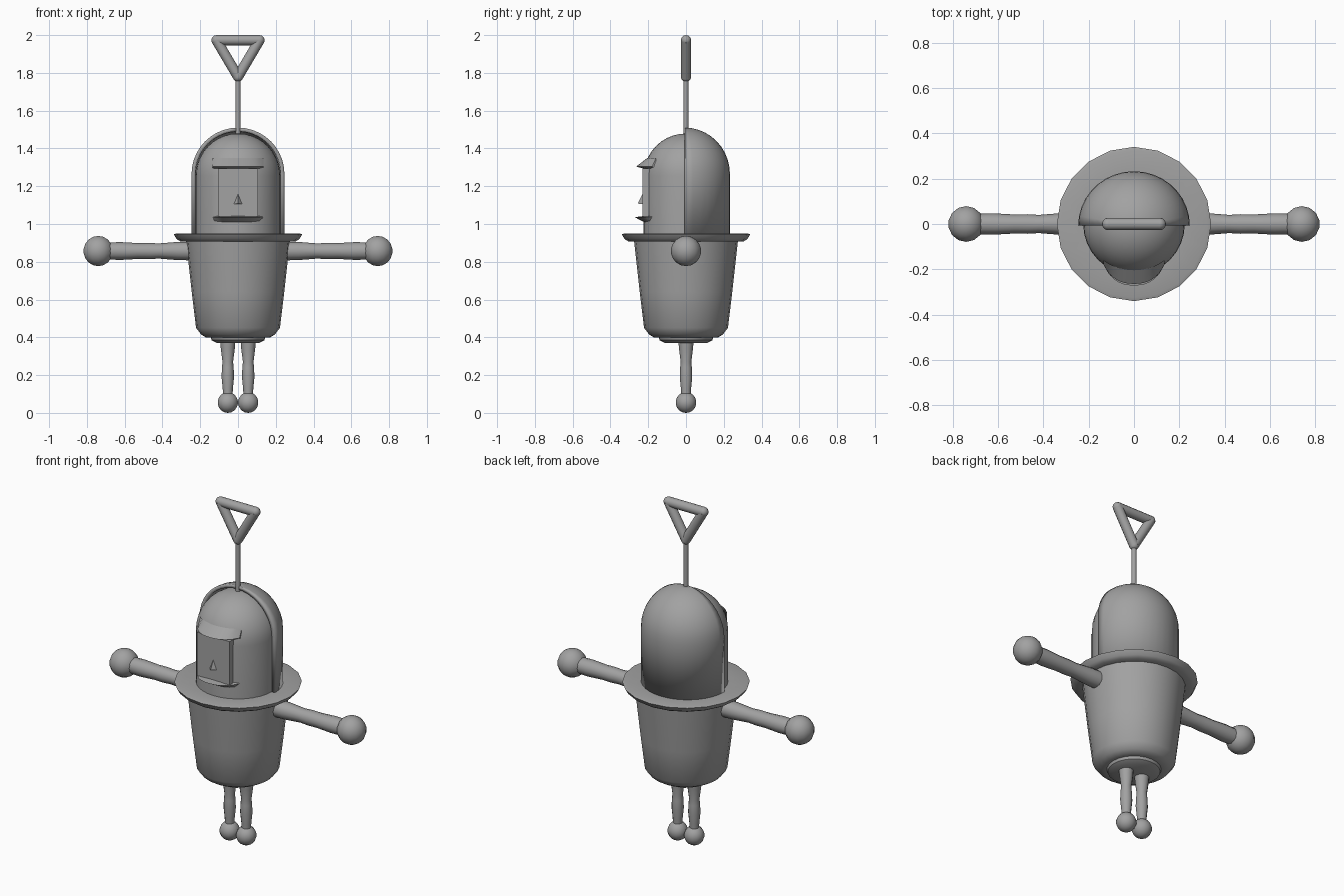
import bpy, bmesh, math
from mathutils import Vector

cube = bpy.data.objects.get("Cube")
if cube:
    bpy.data.objects.remove(cube, do_unlink=True)

grey = bpy.data.materials.new("plain grey")
grey.use_nodes = True
colour = (0.36, 0.36, 0.36, 1)
grey.diffuse_color = colour
grey.node_tree.nodes["Principled BSDF"].inputs["Base Color"].default_value = colour


def finish(name, bm, smooth=35):
    """Turn a bmesh into a shaded object."""
    bmesh.ops.remove_doubles(bm, verts=bm.verts, dist=1e-5)
    bmesh.ops.recalc_face_normals(bm, faces=bm.faces)
    mesh = bpy.data.meshes.new(name)
    bm.to_mesh(mesh)
    bm.free()
    mesh.materials.append(grey)
    obj = bpy.data.objects.new(name, mesh)
    bpy.context.collection.objects.link(obj)
    bpy.ops.object.select_all(action='DESELECT')
    bpy.context.view_layer.objects.active = obj
    obj.select_set(True)
    if smooth:
        bpy.ops.object.shade_smooth_by_angle(angle=math.radians(smooth))
    return obj


def loft(bm, rings, closed=True, caps=True):
    """Skin rings of points that all have the same count."""
    rows = [[bm.verts.new(p) for p in ring] for ring in rings]
    n = len(rows[0])
    for a, b in zip(rows, rows[1:]):
        for i in range(n if closed else n - 1):
            j = (i + 1) % n
            bm.faces.new((a[i], a[j], b[j], b[i]))
    if caps:
        bm.faces.new(rows[0])
        bm.faces.new(rows[-1])


def lathe(name, profile, sides, axis='Z', origin=(0, 0, 0), smooth=35):
    """Revolve (radius, height) pairs about the z or x axis."""
    rings = []
    for r, h in profile:
        ring = []
        for i in range(sides):
            a = math.tau * i / sides
            u, v = r * math.cos(a), r * math.sin(a)
            ring.append(Vector(origin) + Vector((u, v, h) if axis == 'Z' else (h, u, v)))
        rings.append(ring)
    bm = bmesh.new()
    loft(bm, rings)
    return finish(name, bm, smooth)


def dome_profile(r, base, centre, steps=10):
    """Straight wall topped by a quarter circle."""
    arc = [math.radians(90 * i / steps) for i in range(steps + 1)]
    return [(r, base)] + [(max(r * math.cos(a), 0.002), centre + r * math.sin(a)) for a in arc]


def ball(name, centre, r, sides=16):
    bm = bmesh.new()
    bmesh.ops.create_uvsphere(bm, u_segments=sides, v_segments=sides // 2 + 2, radius=r)
    bmesh.ops.translate(bm, verts=bm.verts, vec=centre)
    return finish(name, bm, 60)


def rod(name, start, end, r, sides=12):
    start, end = Vector(start), Vector(end)
    d = end - start
    turn = d.to_track_quat('Z', 'Y')
    rings = [[p + turn @ Vector((r * math.cos(math.tau * i / sides),
                                 r * math.sin(math.tau * i / sides), 0))
              for i in range(sides)] for p in (start, end)]
    bm = bmesh.new()
    loft(bm, rings)
    return finish(name, bm, 40)


# Bucket body and its flared brim
lathe("body", [(0.11, 0.37), (0.14, 0.385), (0.145, 0.4), (0.17, 0.4), (0.195, 0.415),
               (0.222, 0.45), (0.245, 0.64), (0.276, 0.92)], 24)
lathe("brim", [(0.26, 0.908), (0.305, 0.908), (0.325, 0.92), (0.34, 0.945),
               (0.325, 0.95), (0.21, 0.945)], 20)

# Rounded head
lathe("head", dome_profile(0.224, 0.93, 1.255), 32)

# Half shell behind the head
bm = bmesh.new()
shell_rings = [[(r * math.cos(a), r * 0.97 * math.sin(a) - 0.006, z)
                for a in (math.pi * i / 18 for i in range(19))]
               for r, z in dome_profile(0.246, 0.94, 1.264)]
loft(bm, shell_rings, closed=False, caps=False)
shell = finish("back_shell", bm)
bm = bmesh.new()
bm.from_mesh(shell.data)
if sum(f.normal.dot(f.calc_center_median() - Vector((0, 0, 1.1))) for f in bm.faces) < 0:
    bmesh.ops.reverse_faces(bm, faces=bm.faces)
bm.to_mesh(shell.data)
bm.free()
thick = shell.modifiers.new("thickness", 'SOLIDIFY')
thick.thickness = 0.02
thick.offset = -1

# Face panel
bm = bmesh.new()
bmesh.ops.create_cube(bm, size=1)
bmesh.ops.scale(bm, verts=bm.verts, vec=(0.212, 0.06, 0.255))
bmesh.ops.translate(bm, verts=bm.verts, vec=(0, -0.2, 1.167))
finish("face_panel", bm, 0)


# Brow and chin ledges, fading into the head at both ends
def ledge(name, reach, tip_z, root_low, root_high):
    rings = []
    for i in range(13):
        t = i / 6 - 1
        x = 0.135 * t
        wall = -math.sqrt(0.224 ** 2 - x ** 2)
        tip = wall - reach * (1 - t ** 4)
        rings.append([(x, wall + 0.02, root_low), (x, tip, tip_z), (x, wall + 0.02, root_high)])
    bm = bmesh.new()
    loft(bm, rings)
    finish(name, bm, 30)


ledge("brow", 0.04, 1.304, 1.288, 1.35)
ledge("chin", 0.047, 1.036, 1.0, 1.045)

# Small pointed nose
bm = bmesh.new()
tip = bm.verts.new((0, -0.225, 1.168))
front = bm.verts.new((0, -0.256, 1.108))
left, right = [bm.verts.new((s * 0.026, -0.225, 1.105)) for s in (1, -1)]
for f in ((tip, right, front), (tip, front, left), (left, front, right), (tip, left, right)):
    bm.faces.new(f)
finish("nose", bm, 0)

# Arms, hands, legs and feet
for side, s in (("left", 1), ("right", -1)):
    lathe(side + "_arm", [(r, s * x) for r, x in
          ((0.05, 0.22), (0.048, 0.32), (0.04, 0.42), (0.043, 0.47),
           (0.042, 0.53), (0.047, 0.62), (0.045, 0.7))], 12, 'X', (0, 0, 0.857))
    ball(side + "_hand", (s * 0.74, 0, 0.857), 0.08, 14)
    lathe(side + "_leg", [(0.025, 0.09), (0.027, 0.13), (0.033, 0.19), (0.031, 0.24),
          (0.028, 0.27), (0.037, 0.34), (0.042, 0.4)], 12, 'Z', (s * 0.054, 0, 0))
    ball(side + "_foot", (s * 0.054, 0, 0.055), 0.055, 14)

# Antenna with a rounded triangular loop
rod("antenna_rod", (0, 0, 1.46), (0, 0, 1.78), 0.013)
corners = [(-0.114, 0, 1.973), (0.114, 0, 1.973), (0, 0, 1.78)]
for i, c in enumerate(corners):
    rod("antenna_loop_bar", c, corners[(i + 1) % 3], 0.027)
    ball("antenna_loop_corner", c, 0.027, 12)
